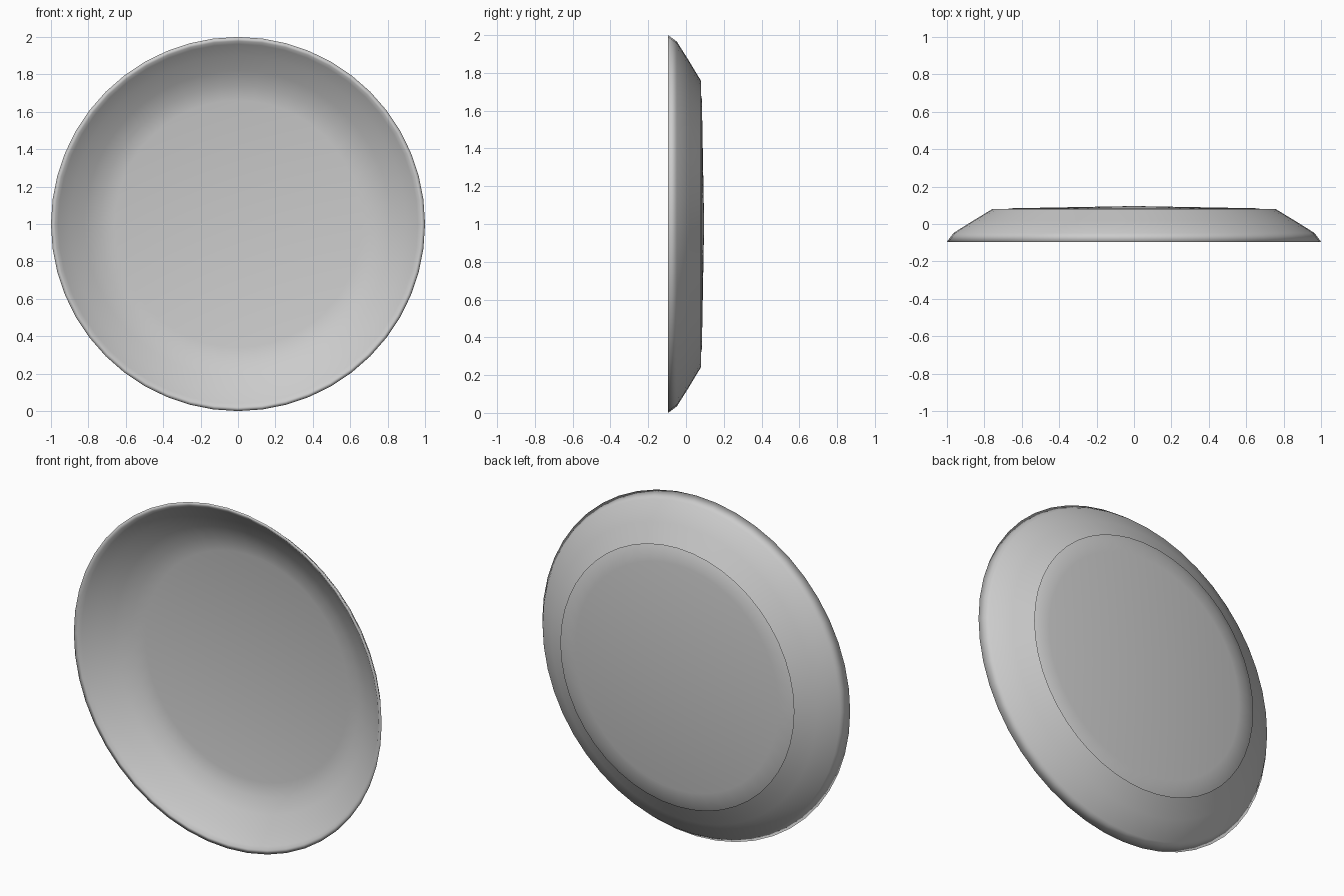
import bpy, bmesh, math

if "Cube" in bpy.data.objects:
    bpy.data.objects.remove(bpy.data.objects["Cube"])

SEGMENTS = 48
CENTRE_Z = 1.0

# Profile as (radius, y): bowl floor -> inner wall -> lip -> outer skirt
PROFILE = [
    (0.0, 0.096), (0.66, 0.084), (0.74, 0.068), (0.82, 0.024),
    (0.90, -0.03), (0.962, -0.076), (0.978, -0.091),
    (1.0, -0.095), (0.965, -0.048), (0.86, 0.018), (0.757, 0.080),
]


def lathe_y(name, profile):
    """Spin a profile around the y axis."""
    bm = bmesh.new()
    rings = []
    for r, y in profile:
        if r == 0:
            rings.append([bm.verts.new((0, y, CENTRE_Z))] * SEGMENTS)
            continue
        angles = [2 * math.pi * i / SEGMENTS for i in range(SEGMENTS)]
        rings.append([bm.verts.new((r * math.cos(a), y, CENTRE_Z + r * math.sin(a)))
                      for a in angles])
    for inner, outer in zip(rings, rings[1:]):
        for i in range(SEGMENTS):
            j = (i + 1) % SEGMENTS
            quad = [inner[i], outer[i], outer[j], inner[j]]
            face = bm.faces.new(list(dict.fromkeys(quad)))
            face.smooth = True
    mesh = bpy.data.meshes.new(name)
    bm.to_mesh(mesh)
    bm.free()
    obj = bpy.data.objects.new(name, mesh)
    bpy.context.collection.objects.link(obj)
    return obj


# Shallow dish standing on its edge, open behind the bowl floor
lathe_y("dish", PROFILE)
